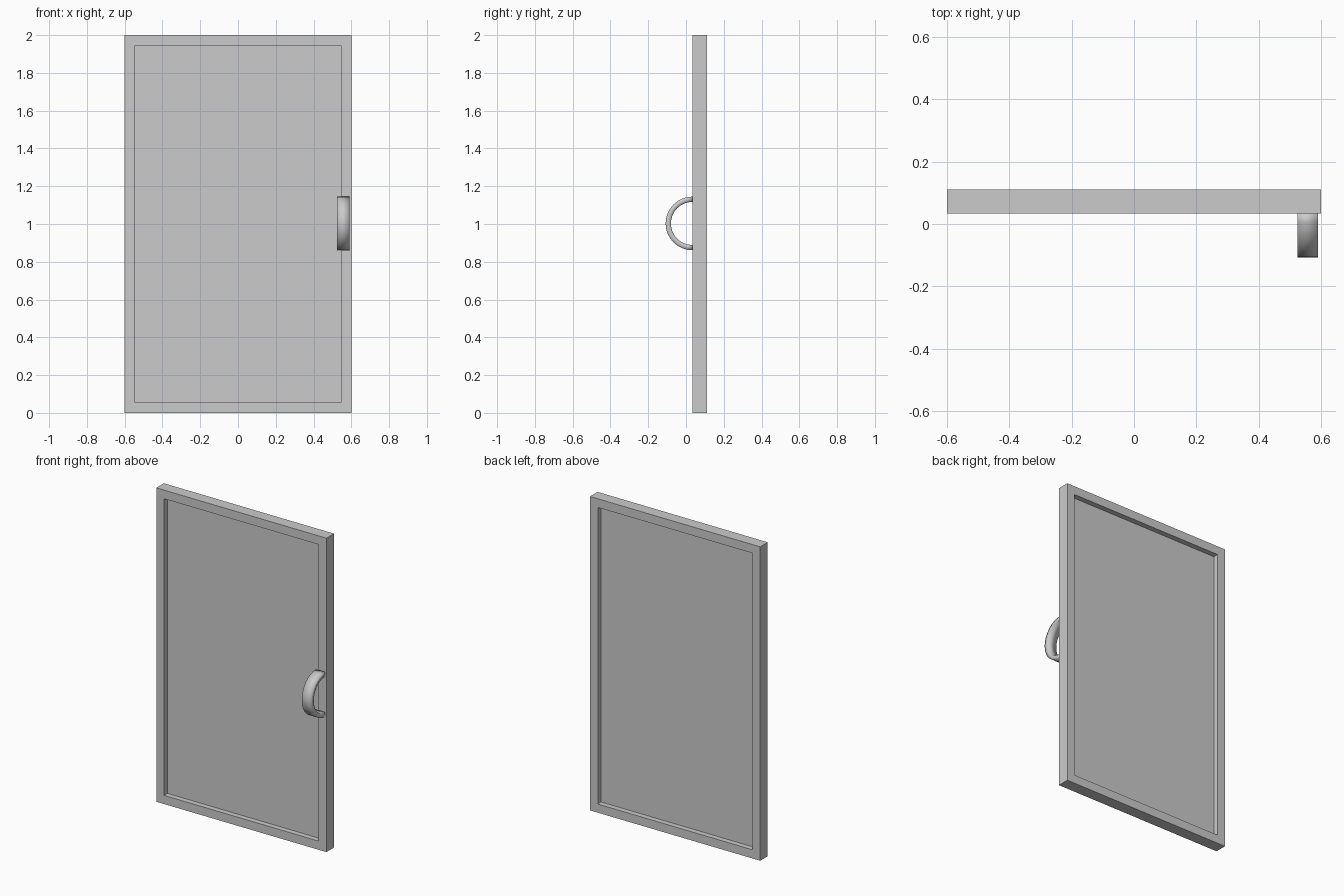
import bpy, bmesh
from math import sin, cos, pi

cube = bpy.data.objects.get("Cube")
if cube:
    bpy.data.objects.remove(cube, do_unlink=True)

grey = bpy.data.materials.new("light_grey")
grey.use_nodes = True
colour = (0.6, 0.6, 0.6, 1)
grey.diffuse_color = colour
grey.node_tree.nodes["Principled BSDF"].inputs["Base Color"].default_value = colour


def make_object(name, bm, smooth=False):
    bmesh.ops.recalc_face_normals(bm, faces=bm.faces)
    for face in bm.faces:
        face.smooth = smooth
    mesh = bpy.data.meshes.new(name)
    bm.to_mesh(mesh)
    bm.free()
    mesh.materials.append(grey)
    obj = bpy.data.objects.new(name, mesh)
    bpy.context.collection.objects.link(obj)
    return obj


# Door slab with a recessed panel on both broad faces
WIDTH, HEIGHT, THICK, DOOR_Y = 1.2, 2.0, 0.076, 0.072
BORDER, RECESS = 0.078, 0.034
bm = bmesh.new()
bmesh.ops.create_cube(bm, size=1)
bmesh.ops.scale(bm, vec=(WIDTH, THICK, HEIGHT), verts=bm.verts)
bmesh.ops.translate(bm, vec=(0, DOOR_Y, HEIGHT / 2), verts=bm.verts)
bm.normal_update()
for panel in [f for f in bm.faces if abs(f.normal.y) > 0.9]:
    inward = -panel.normal.copy()
    bmesh.ops.inset_individual(bm, faces=[panel], thickness=BORDER)
    walls = bmesh.ops.extrude_face_region(bm, geom=[panel])["geom"]
    bmesh.ops.translate(bm, vec=inward * RECESS,
                        verts=[v for v in walls if isinstance(v, bmesh.types.BMVert)])
    if panel.is_valid:
        bmesh.ops.delete(bm, geom=[panel], context="FACES_ONLY")
make_object("door_panel", bm)

# Half-ring pull handle: a flat band swept round a semicircle
SEGMENTS, OUTER, INNER = 16, 0.142, 0.114
X_MIN, X_MAX = 0.525, 0.59
CENTRE_Y, CENTRE_Z = DOOR_Y - THICK / 2, 1.003
bm = bmesh.new()
rings = []
for i in range(SEGMENTS + 1):
    a = pi * i / SEGMENTS
    rings.append([bm.verts.new((x, CENTRE_Y - r * sin(a), CENTRE_Z + r * cos(a)))
                  for x, r in ((X_MIN, OUTER), (X_MAX, OUTER),
                               (X_MAX, INNER), (X_MIN, INNER))])
for r0, r1 in zip(rings, rings[1:]):
    for k in range(4):
        n = (k + 1) % 4
        bm.faces.new((r0[k], r0[n], r1[n], r1[k]))
bm.faces.new(rings[0])
bm.faces.new(rings[-1])
make_object("pull_handle", bm, smooth=True)
